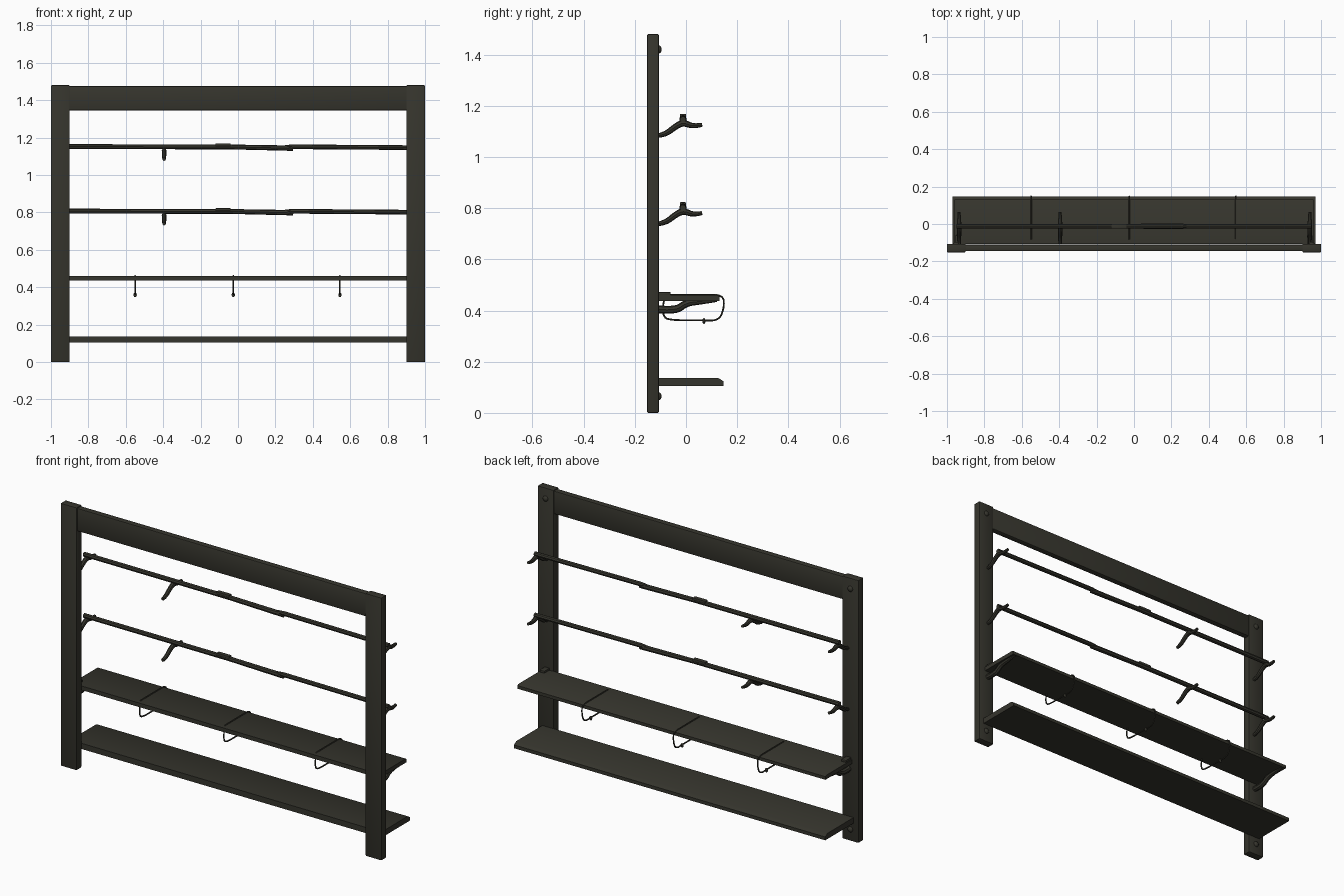
import bpy, bmesh, math
from mathutils import Vector

if "Cube" in bpy.data.objects:
    bpy.data.objects.remove(bpy.data.objects["Cube"])

mat = bpy.data.materials.new("dark olive")
mat.diffuse_color = (0.036, 0.035, 0.026, 1)
mat.use_nodes = True
mat.node_tree.nodes["Principled BSDF"].inputs["Base Color"].default_value = mat.diffuse_color


def finish(ob):
    ob.data.materials.append(mat)
    bpy.ops.object.select_all(action='DESELECT')
    ob.select_set(True)
    bpy.context.view_layer.objects.active = ob
    bpy.ops.object.shade_smooth_by_angle(angle=math.radians(35))
    return ob


def from_bmesh(name, bm):
    me = bpy.data.meshes.new(name)
    bmesh.ops.recalc_face_normals(bm, faces=bm.faces)
    bm.to_mesh(me)
    bm.free()
    ob = bpy.data.objects.new(name, me)
    bpy.context.collection.objects.link(ob)
    return finish(ob)


def extrude_x(name, profile, x0, x1):
    """Extrude a (y, z) profile along x."""
    bm = bmesh.new()
    f = bm.faces.new([bm.verts.new((x0, y, z)) for y, z in profile])
    g = bmesh.ops.extrude_face_region(bm, geom=[f])
    bmesh.ops.translate(bm, vec=(x1 - x0, 0, 0),
                        verts=[v for v in g['geom'] if isinstance(v, bmesh.types.BMVert)])
    return from_bmesh(name, bm)


def box(name, lo, hi, bevel=0.0):
    bm = bmesh.new()
    bmesh.ops.create_cube(bm, size=1)
    for v in bm.verts:
        v.co = [(a + b) / 2 + c * (b - a) for a, b, c in zip(lo, hi, v.co)]
    if bevel:
        bmesh.ops.bevel(bm, geom=bm.edges[:], offset=bevel, segments=2,
                        profile=0.5, affect='EDGES')
    return from_bmesh(name, bm)


def tube(name, pts, r, radii=None, sides=10, smooth=False, cyclic=False):
    """Round bar through points; radii scale r at each point."""
    cu = bpy.data.curves.new(name, 'CURVE')
    cu.dimensions = '3D'
    cu.bevel_depth = r
    cu.bevel_resolution = max(0, sides // 4)
    cu.use_fill_caps = True
    cu.resolution_u = 6
    sp = cu.splines.new('NURBS' if smooth else 'POLY')
    sp.points.add(len(pts) - 1)
    for i, p in enumerate(pts):
        sp.points[i].co = (*p, 1)
        sp.points[i].radius = radii[i] if radii else 1
    if smooth:
        sp.order_u = 3
        sp.use_endpoint_u = True
    sp.use_cyclic_u = cyclic
    ob = bpy.data.objects.new(name, cu)
    bpy.context.collection.objects.link(ob)
    bpy.ops.object.select_all(action='DESELECT')
    ob.select_set(True)
    bpy.context.view_layer.objects.active = ob
    bpy.ops.object.convert(target='MESH')
    return finish(bpy.context.object)


def ball(name, loc, r, scale=(1, 1, 1)):
    bm = bmesh.new()
    bmesh.ops.create_uvsphere(bm, u_segments=12, v_segments=8, radius=r)
    for v in bm.verts:
        v.co = Vector(loc) + Vector(a * b for a, b in zip(v.co, scale))
    return from_bmesh(name, bm)


# Uprights with domed bolts on the back
for s, side in ((-1, "left"), (1, "right")):
    box(side + "_post", (min(s, s * 0.9), -0.152, 0), (max(s, s * 0.9), -0.106, 1.48), 0.005)
    for z in (0.065, 1.42):
        ball(side + "_bolt", (s * 0.95, -0.107, z), 0.016, (1, 0.75, 1))

# Top board
box("top_board", (-0.91, -0.145, 1.345), (0.91, -0.11, 1.475), 0.006)

# Lower and upper shelves
extrude_x("lower_shelf", [(-0.108, 0.105), (0.146, 0.105), (0.146, 0.124),
                          (0.125, 0.137), (-0.108, 0.137)], -0.97, 0.97)
extrude_x("upper_shelf", [(-0.108, 0.437), (0.13, 0.437), (0.13, 0.455),
                          (0.122, 0.46), (-0.108, 0.46)], -0.96, 0.96)

# Curved arms under the upper shelf, with a small clip on top
for x in (-0.94, 0.94):
    tube("shelf_arm", [(x, -0.11, 0.405), (x, -0.04, 0.398), (x, 0.0, 0.43),
                       (x, 0.06, 0.436), (x, 0.12, 0.442)], 0.014,
         [1.1, 1.1, 1, 0.9, 0.6], smooth=True)
    box("shelf_clip", (x - 0.015, -0.108, 0.458), (x + 0.015, -0.06, 0.472), 0.003)

# Wire loops wrapped round the upper shelf, each with a small bead
for x in (-0.55, -0.025, 0.545):
    loop = [(-0.08, 0.462), (0.06, 0.462), (0.145, 0.462), (0.15, 0.415), (0.13, 0.36),
            (0.06, 0.362), (-0.06, 0.362), (-0.09, 0.375), (-0.09, 0.43)]
    tube("wire_loop", [(x, y, z) for y, z in loop], 0.004, sides=6, smooth=True, cyclic=True)
    ball("wire_bead", (x, 0.07, 0.359), 0.01, (0.9, 0.6, 1.2))

# Two jointed rails on hooked arms
for h in (1.15, 0.805):
    y = -0.012
    tube("rail_main", [(-0.95, y, h + 0.002), (-0.04, y, h), (0.26, y, h - 0.006),
                       (0.295, y, h - 0.014)], 0.013, [1, 1, 1.1, 0.6])
    tube("rail_end", [(0.25, y, h + 0.002), (0.29, y, h + 0.001), (0.95, y, h - 0.004)],
         0.0125, [0.6, 1, 1])
    box("rail_pad", (-0.12, y - 0.012, h + 0.004), (-0.04, y + 0.012, h + 0.018), 0.003)
    for x in (-0.935, -0.395, 0.94):
        tube("hook_arm", [(x, -0.107, h - 0.066), (x, -0.08, h - 0.062), (x, -0.04, h - 0.03),
                          (x, -0.01, h - 0.015), (x, 0.03, h - 0.032), (x, 0.063, h - 0.024)],
             0.011, [0.8, 1, 1.1, 1.2, 0.9, 0.7], smooth=True)
